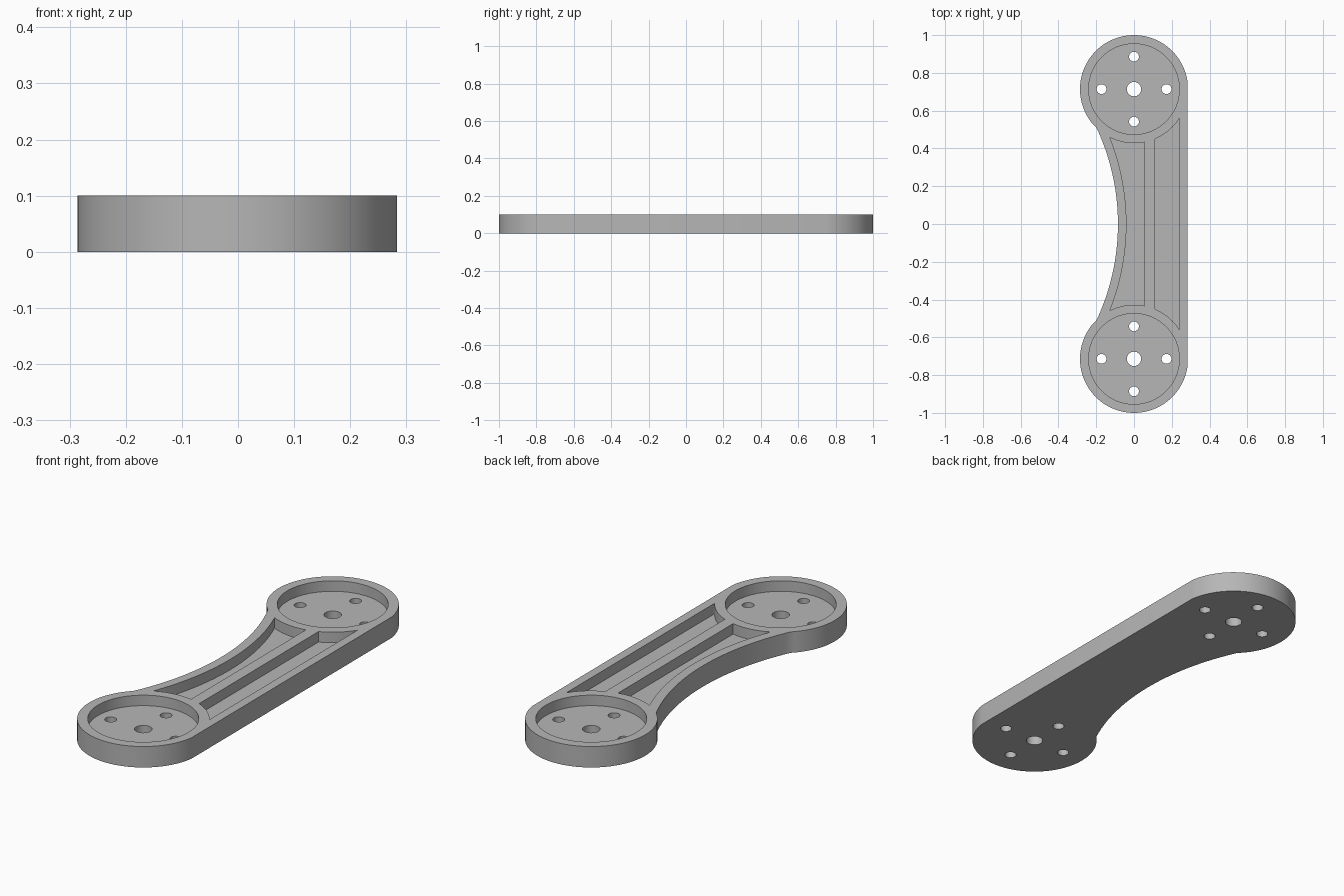
import bpy, bmesh
from math import pi, sin, cos, asin, acos, sqrt, radians

if "Cube" in bpy.data.objects:
    bpy.data.objects.remove(bpy.data.objects["Cube"])

HEIGHT, FLOOR = 0.1, 0.05          # plate thickness, pocket floor level
HUB_Y, HUB_R = 0.714, 0.286        # end hubs
SIDE_X = 0.283                     # straight side
WAIST_X, WAIST_R = -1.285, 1.2     # centre and radius of the concave side

metal = bpy.data.materials.new("grey metal")
metal.use_nodes = True
grey = (0.47, 0.47, 0.47, 1)
metal.diffuse_color = grey
metal.node_tree.nodes["Principled BSDF"].inputs["Base Color"].default_value = grey


def arc(cx, cy, r, a0, a1, n):
    return [(cx + r * cos(a0 + (a1 - a0) * i / n),
             cy + r * sin(a0 + (a1 - a0) * i / n)) for i in range(n + 1)]


def circle(cx, cy, r, n=64):
    return arc(cx, cy, r, 0, 2 * pi, n)[:-1]


def mirrored(points):
    """Close an outline by reflecting its upper half across y = 0."""
    return points + [(x, -y) for x, y in reversed(points) if abs(y) > 1e-6]


def prism(name, outline, z0, z1):
    bm = bmesh.new()
    face = bm.faces.new([bm.verts.new((x, y, z0)) for x, y in outline])
    top = bmesh.ops.extrude_face_region(bm, geom=[face])["geom"]
    bmesh.ops.translate(bm, vec=(0, 0, z1 - z0),
                        verts=[v for v in top if isinstance(v, bmesh.types.BMVert)])
    bmesh.ops.recalc_face_normals(bm, faces=bm.faces)
    mesh = bpy.data.meshes.new(name)
    bm.to_mesh(mesh)
    bm.free()
    mesh.materials.append(metal)
    obj = bpy.data.objects.new(name, mesh)
    bpy.context.collection.objects.link(obj)
    return obj


def circle_angle(x1, r1, x2, y2, r2):
    """Angle on circle 1 (on the x axis) of its upper meeting with circle 2."""
    dx, d = x2 - x1, sqrt((x2 - x1) ** 2 + y2 ** 2)
    return asin(y2 / d) - acos((r1 ** 2 + d ** 2 - r2 ** 2) / (2 * r1 * d))


# Arm outline: straight side, round hub, concave waist
meet = circle_angle(WAIST_X, WAIST_R, 0, HUB_Y, HUB_R)
meet_x, meet_y = WAIST_X + WAIST_R * cos(meet), WAIST_R * sin(meet)
hub_end = pi + asin((HUB_Y - meet_y) / HUB_R)
outline = (arc(0, HUB_Y, HUB_R, acos(SIDE_X / HUB_R), hub_end, 60)
           + arc(WAIST_X, 0, WAIST_R, meet, 0, 20)[1:])
arm = prism("linkage_arm", mirrored(outline), 0, HEIGHT)


def hub_arc(x0, x1):
    """Pocket end that follows the hub between two x positions."""
    return arc(0, HUB_Y, HUB_R, -acos(x0 / HUB_R), -acos(x1 / HUB_R), 12)


# Long pockets either side of the central rib
wide = prism("wide_pocket_cutter", mirrored(hub_arc(0.24, 0.11)), FLOOR, 0.2)
inner_r = WAIST_R + 0.045
inner = circle_angle(WAIST_X, inner_r, 0, HUB_Y, HUB_R)
curved = prism("curved_pocket_cutter", mirrored(
    hub_arc(0.055, WAIST_X + inner_r * cos(inner))
    + arc(WAIST_X, 0, inner_r, inner, 0, 20)[1:]), FLOOR, 0.2)
cutters = [wide, curved]

# Hub recesses with a centre bore and four bolt holes
for y in (HUB_Y, -HUB_Y):
    cutters.append(prism("hub_recess_cutter", circle(0, y, 0.24), FLOOR, 0.2))
    cutters.append(prism("centre_bore_cutter", circle(0, y, 0.038, 32), -0.1, 0.2))
    for k in range(4):
        a = k * pi / 2
        cutters.append(prism("bolt_hole_cutter", circle(
            0.172 * cos(a), y + 0.172 * sin(a), 0.026, 24), -0.1, 0.2))

bpy.context.view_layer.objects.active = arm
arm.select_set(True)
for cutter in cutters:
    mod = arm.modifiers.new("cut", "BOOLEAN")
    mod.operation, mod.solver, mod.object = "DIFFERENCE", "EXACT", cutter
    bpy.ops.object.modifier_apply(modifier=mod.name)
    bpy.data.objects.remove(cutter)

bpy.ops.object.shade_smooth_by_angle(angle=radians(30))
